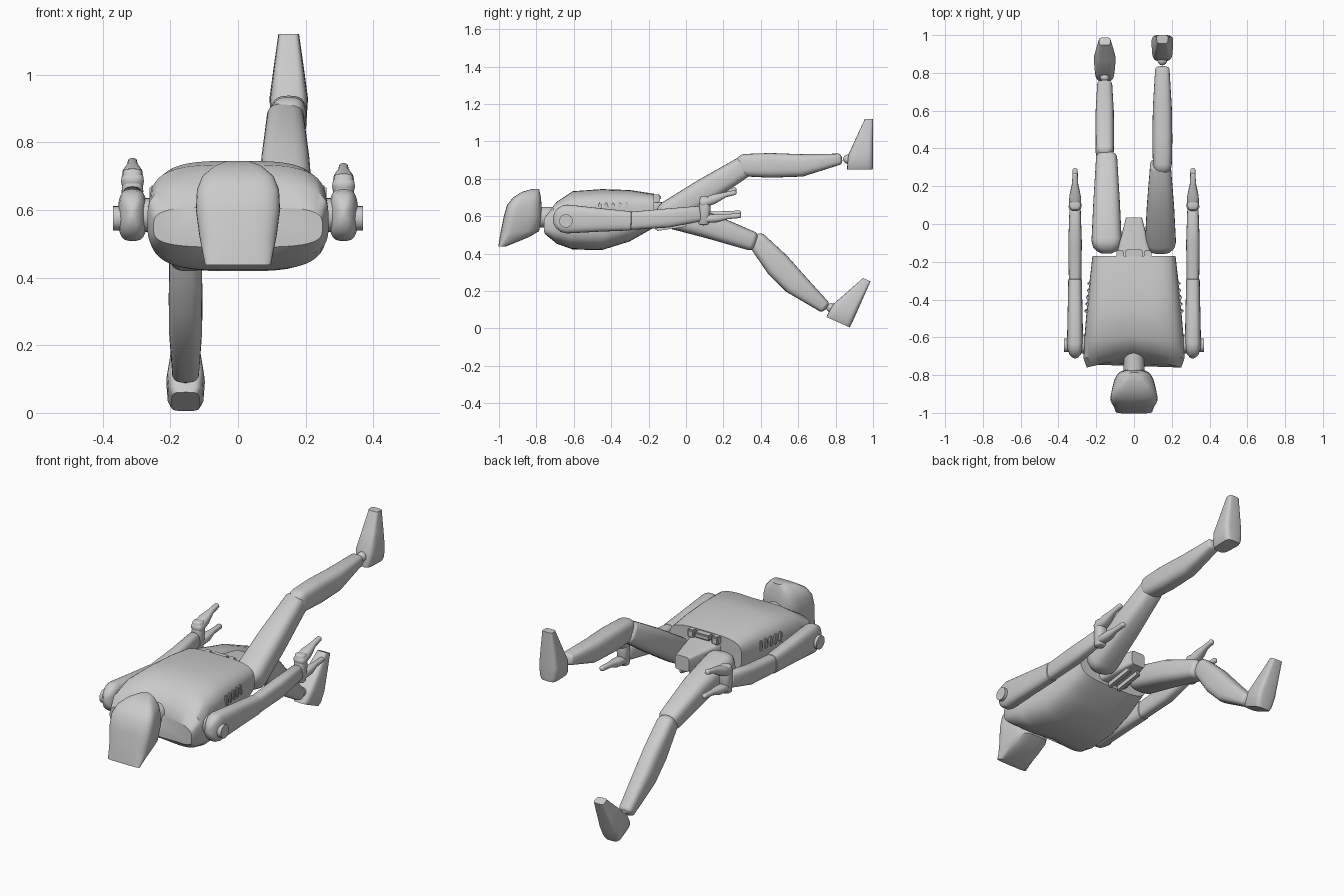
import bpy, bmesh, math
from mathutils import Vector, Matrix

default = bpy.data.objects.get("Cube")
if default:
    bpy.data.objects.remove(default, do_unlink=True)


def finish(name, bm, angle=35):
    """Turn a bmesh into a smooth object that keeps its sharp edges."""
    bmesh.ops.recalc_face_normals(bm, faces=bm.faces)
    mesh = bpy.data.meshes.new(name)
    bm.to_mesh(mesh)
    bm.free()
    obj = bpy.data.objects.new(name, mesh)
    bpy.context.collection.objects.link(obj)
    bpy.ops.object.select_all(action='DESELECT')
    obj.select_set(True)
    bpy.context.view_layer.objects.active = obj
    bpy.ops.object.shade_smooth_by_angle(angle=math.radians(angle))
    return obj


def loft(name, x, stations, up=None, power=2.5, caps=(0, 0), taper=0, n=28,
         notch=0, place=None):
    """Skin rings given as (y, z, half width, half thickness).
    caps round off the ends, taper narrows the +up side, notch hollows the start."""
    centres = [Vector((x, s[0], s[1])) for s in stations]
    rings = []
    last = len(stations) - 1
    for i, (c, s) in enumerate(zip(centres, stations)):
        t = (centres[min(i + 1, last)] - centres[max(i - 1, 0)]).normalized()
        v = Vector(up) if up else Vector((0, -t.z, t.y))
        ring = [(c, v, s[2], s[3])]
        for end, sign in ((0, -1), (last, 1)):
            if i == end and caps[0 if end == 0 else 1]:
                reach = caps[0 if end == 0 else 1] * s[3]
                extra = [(c + t * sign * reach * math.sin(a), v,
                          s[2] * math.cos(a), s[3] * math.cos(a))
                         for a in (0.4, 0.8, 1.15, 1.45)]
                ring = extra[::-1] + ring if end == 0 else ring + extra
        rings += ring
    bm = bmesh.new()
    loops = []
    for i, (c, v, a, b) in enumerate(rings):
        loop = []
        for k in range(n):
            ang = 2 * math.pi * k / n
            p = math.copysign(abs(math.cos(ang)) ** (2 / power), math.cos(ang))
            q = math.copysign(abs(math.sin(ang)) ** (2 / power), math.sin(ang))
            co = c + Vector((a * p * (1 + taper * q), 0, 0)) + v * b * q
            co.y -= notch * abs(p) * max(0, 1 - i / 3)
            loop.append(bm.verts.new(co))
        loops.append(loop)
    for r, s in zip(loops, loops[1:]):
        for k in range(n):
            bm.faces.new((r[k], r[(k + 1) % n], s[(k + 1) % n], s[k]))
    bm.faces.new(loops[0])
    bm.faces.new(loops[-1])
    if place:
        bmesh.ops.transform(bm, matrix=place, verts=bm.verts)
    return finish(name, bm)


def box(name, centre, size, tilt=0, bevel=0.006):
    bm = bmesh.new()
    bmesh.ops.create_cube(bm, size=1)
    bmesh.ops.scale(bm, vec=size, verts=bm.verts)
    bmesh.ops.bevel(bm, geom=bm.edges[:], offset=bevel, segments=2, affect='EDGES')
    m = Matrix.Translation(centre) @ Matrix.Rotation(tilt, 4, 'X')
    bmesh.ops.transform(bm, matrix=m, verts=bm.verts)
    return finish(name, bm)


def cylinder(name, centre, radius, depth, axis):
    bm = bmesh.new()
    bmesh.ops.create_cone(bm, cap_ends=True, segments=24, radius1=radius,
                          radius2=radius, depth=depth)
    m = Matrix.Translation(centre) @ Matrix.Rotation(math.pi / 2, 4, axis)
    bmesh.ops.transform(bm, matrix=m, verts=bm.verts)
    return finish(name, bm)


def ball(name, centre, radius):
    bm = bmesh.new()
    bmesh.ops.create_uvsphere(bm, u_segments=16, v_segments=10, radius=radius)
    bmesh.ops.translate(bm, vec=centre, verts=bm.verts)
    return finish(name, bm)


# Torso, neck and head
loft("torso", 0, [(-.70, .55, .25, .06), (-.67, .565, .268, .115),
                  (-.60, .578, .264, .156), (-.45, .582, .25, .163),
                  (-.30, .603, .235, .137), (-.17, .63, .22, .09)],
     up=(0, 0, 1), power=3.6, n=48, notch=.06)
cylinder("neck", (0, -.71, .595), .055, .18, 'X')
loft("head", 0, [(-.985, .437, .09, .018), (-.918, .488, .1, .078),
                 (-.888, .52, .106, .102), (-.872, .60, .116, .102),
                 (-.865, .66, .113, .092), (-.85, .70, .098, .075),
                 (-.83, .73, .065, .048), (-.805, .745, .03, .02)],
     up=(0, 1, 0), power=3.6, taper=-.2, n=40)

# Pelvis with its waist hinge and lower bars
loft("pelvis", 0, [(-.22, .62, .1, .065), (-.13, .615, .085, .06),
                   (.035, .62, .042, .04)], up=(0, 0, 1), power=6)
box("waist_plate", (0, -.18, .70), (.09, .09, .03))
cylinder("hip_axle", (0, -.09, .6), .03, .2, 'Y')
for side, label in ((1, "left"), (-1, "right")):
    box(label + "_waist_hinge", (side * .073, -.175, .695), (.04, .07, .045))
    box(label + "_pelvis_bar", (side * .03, -.08, .55), (.022, .17, .035), .15)

# Arms, hands and side vents
for side, label, lift in ((1, "left", 0), (-1, "right", .015)):
    x = side * .312
    cylinder(label + "_shoulder_socket", (side * .26, -.635, .585), .05, .1, 'Y')
    cylinder(label + "_shoulder_pin", (side * .345, -.642, .575), .036, .05, 'Y')
    loft(label + "_upper_arm", x, [(-.635, .585, .043, .077), (-.45, .58, .039, .062),
                                   (-.295, .575, .036, .051)], caps=(1, .15), power=3)
    loft(label + "_forearm", x, [(-.30, .575, .033, .048), (-.1, .59, .036, .051),
                                 (.07, .613 + lift, .03, .042)], caps=(0, .3), power=3)
    loft(label + "_palm", x, [(.095, .56 + lift, .027, .028), (.1, .64 + lift, .032, .032),
                              (.1, .70 + lift, .028, .026)], up=(0, 1, 0), caps=(.3, .3))
    loft(label + "_upper_finger", x, [(.09, .67 + lift, .034, .026),
                                      (.15, .692 + lift, .03, .026),
                                      (.21, .715 + lift, .016, .014),
                                      (.26, .726 + lift, .014, .013)],
         caps=(.8, .8), n=18)
    loft(label + "_lower_finger", x, [(.1, .585 + lift, .028, .022),
                                      (.17, .59 + lift, .026, .022),
                                      (.22, .598 + lift, .015, .014),
                                      (.285, .603 + lift, .014, .013)],
         caps=(.8, .8), n=18)
    for i in range(5):
        y = -.46 + i * .036
        box(f"{label}_vent_{i + 1}", (side * (.196 - y * .12), y, .645),
            (.022, .018, .055), .1)

# Legs: raised left leg, lowered right leg
loft("left_thigh", .14, [(-.09, .615, .082, .07), (.1, .735, .072, .068),
                         (.31, .865, .055, .058)], caps=(1, .4), power=3)
loft("left_shin", .15, [(.315, .873, .05, .06), (.45, .872, .053, .066),
                        (.62, .872, .05, .06), (.82, .905, .038, .03)],
     caps=(.9, .5), power=3)
loft("right_thigh", -.145, [(-.09, .605, .08, .068), (.12, .55, .07, .068),
                            (.35, .468, .056, .052)], caps=(1, .6), power=3)
loft("right_shin", -.155, [(.385, .462, .048, .052), (.49, .34, .05, .07),
                           (.58, .245, .049, .066), (.735, .12, .04, .035)],
     caps=(.8, .6), power=3)

# Feet share one shape, standing on their flat soles
for label, x, heel, pitch in (("left", .15, (1, .85), 0),
                              ("right", -.155, (.877, .005), -24)):
    place = (Matrix.Translation((x, *heel))
             @ Matrix.Rotation(math.radians(pitch), 4, 'X'))
    loft(label + "_foot", 0, [(-.07, 0, .042, .068), (-.069, .02, .052, .069),
                              (-.066, .08, .056, .066), (-.045, .17, .044, .045),
                              (-.022, .27, .03, .022)],
         up=(0, 1, 0), power=4.5, taper=.06, place=place)
    ball(label + "_ankle", place @ Vector((0, -.135, .055)), .025)
